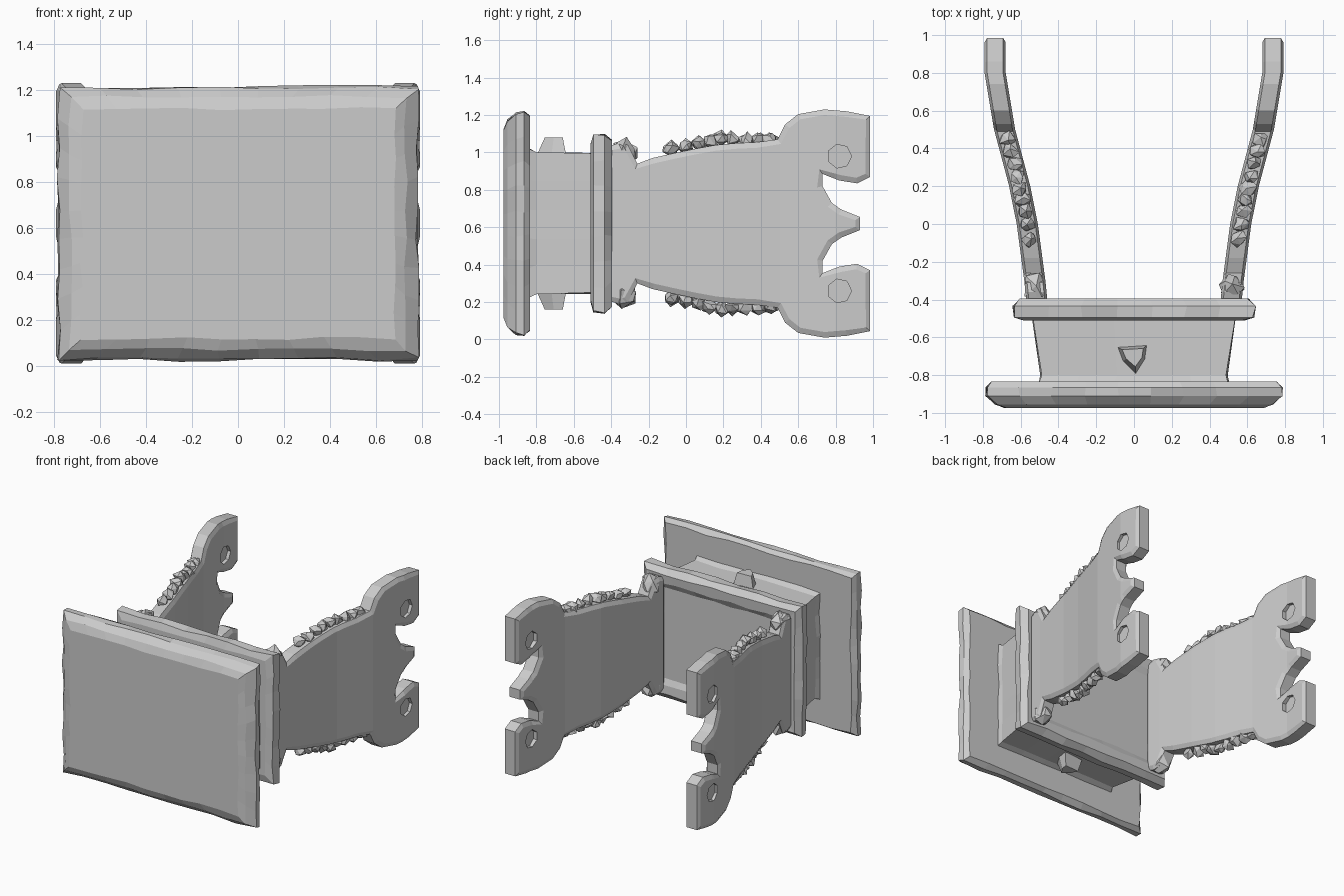
import bpy, bmesh, math, random
from mathutils import Vector, Matrix

if "Cube" in bpy.data.objects:
    bpy.data.objects.remove(bpy.data.objects["Cube"])

random.seed(4)
ZC = 0.62  # the model is symmetric about this height


def make(name, bm):
    bmesh.ops.recalc_face_normals(bm, faces=bm.faces[:])
    me = bpy.data.meshes.new(name)
    bm.to_mesh(me)
    bm.free()
    ob = bpy.data.objects.new(name, me)
    bpy.context.collection.objects.link(ob)
    return ob


def rect_loft(name, rings, n=7, jit=0.008):
    """Hewn slab: rectangular rings (y, half width, half height), capped."""
    bm = bmesh.new()
    loops = []
    corners = [(-1, -1), (1, -1), (1, 1), (-1, 1)]
    for y, hx, hz in rings:
        loop = []
        for i in range(4):
            a, b = Vector(corners[i]), Vector(corners[(i + 1) % 4])
            for k in range(n):
                p = a.lerp(b, k / n)
                loop.append(bm.verts.new((p.x * hx + random.uniform(-jit, jit), y,
                                          ZC + p.y * hz + random.uniform(-jit, jit))))
        loops.append(loop)
    for la, lb in zip(loops, loops[1:]):
        for i in range(len(la)):
            j = (i + 1) % len(la)
            bm.faces.new((la[i], la[j], lb[j], lb[i]))
    bm.faces.new(loops[0])
    bm.faces.new(loops[-1])
    return make(name, bm)


# Table lying on its side: top board, apron box and moulded frame
rect_loft("table_top", [(-0.975, 0.68, 0.50), (-0.955, 0.73, 0.55), (-0.91, 0.78, 0.59),
                        (-0.865, 0.78, 0.595), (-0.835, 0.75, 0.57)], 9)
rect_loft("apron_box", [(-0.845, 0.50, 0.40), (-0.80, 0.49, 0.375), (-0.48, 0.535, 0.37)], 5)
rect_loft("frame_moulding", [(-0.51, 0.58, 0.42), (-0.495, 0.63, 0.47), (-0.435, 0.64, 0.475),
                             (-0.395, 0.60, 0.44), (-0.40, 0.52, 0.37), (-0.42, 0.47, 0.33)])

# Upper half of the leg outline (y, height above centre)
HALF = [(-0.42, 0.41), (-0.36, 0.43), (-0.31, 0.42), (-0.26, 0.32), (-0.18, 0.35), (-0.07, 0.375),
        (0.05, 0.40), (0.16, 0.42), (0.27, 0.43), (0.38, 0.435), (0.49, 0.45), (0.53, 0.53),
        (0.60, 0.585), (0.74, 0.61), (0.86, 0.60), (0.985, 0.575), (0.985, 0.25), (0.915, 0.215),
        (0.82, 0.23), (0.73, 0.265), (0.73, 0.20), (0.78, 0.11), (0.83, 0.075), (0.93, 0.035)]
BEND = [(-0.45, 0.51), (-0.3, 0.525), (0.0, 0.565), (0.2, 0.605), (0.5, 0.685),
        (0.8, 0.735), (1.05, 0.735)]


def splay(y):
    for (y0, x0), (y1, x1) in zip(BEND, BEND[1:]):
        if y <= y1:
            return x0 + (x1 - x0) * (y - y0) / (y1 - y0)
    return BEND[-1][1]


def leg(name, side):
    bm = bmesh.new()
    pts = HALF + [(y, -h) for y, h in reversed(HALF)]
    face = bm.faces.new([bm.verts.new((-0.042, y, ZC + h)) for y, h in pts])
    ext = bmesh.ops.extrude_face_region(bm, geom=[face])
    bmesh.ops.translate(bm, vec=(0.084, 0, 0),
                        verts=[g for g in ext["geom"] if isinstance(g, bmesh.types.BMVert)])
    bmesh.ops.recalc_face_normals(bm, faces=bm.faces[:])
    sides = [f for f in bm.faces if len(f.verts) > 4]
    bmesh.ops.inset_individual(bm, faces=sides, thickness=0.03, depth=0.014)
    for y, _ in BEND[1:-1]:
        bmesh.ops.bisect_plane(bm, geom=bm.verts[:] + bm.edges[:] + bm.faces[:],
                               plane_co=(0, y, 0), plane_no=(0, 1, 0))
    for v in bm.verts:
        v.co.x = side * (splay(v.co.y) + v.co.x)
    ob = make(name, bm)
    # Hollow eyes of the scroll ends
    bm = bmesh.new()
    for zs in (-1, 1):
        for xs in (-1, 1):
            m = Matrix.Translation((side * splay(0.82) + xs * 0.062, 0.82, ZC + zs * 0.36))
            bmesh.ops.create_cone(bm, cap_ends=True, segments=7, radius1=0.065, radius2=0.065,
                                  depth=0.06, matrix=m @ Matrix.Rotation(math.pi / 2, 4, 'Y'))
    cut = make(name + "_eye_cutter", bm)
    cut.hide_render = True
    cut.hide_viewport = True
    mod = ob.modifiers.new("eyes", 'BOOLEAN')
    mod.object = cut
    mod.operation = 'DIFFERENCE'
    mod.solver = 'EXACT'


def lump(bm, loc, size):
    """Rough carved knob."""
    m = Matrix.Translation(loc) @ Matrix.Diagonal((*size, 1))
    r = bmesh.ops.create_icosphere(bm, subdivisions=1, radius=1, matrix=m)
    for v in r["verts"]:
        v.co += Vector([s * random.uniform(-0.25, 0.25) for s in size])


for side, label in ((-1, "left"), (1, "right")):
    leg(label + "_leg", side)
    # Carved edge leaves and the block at the leg's root
    bm = bmesh.new()
    for zs in (-1, 1):
        for y, h in [(-0.08, 0.40), (0.0, 0.41), (0.07, 0.425), (0.13, 0.445), (0.19, 0.455),
                     (0.25, 0.45), (0.32, 0.445), (0.39, 0.445), (0.45, 0.445)]:
            lump(bm, (side * splay(y), y, ZC + zs * h), (0.045, 0.042, 0.04))
        lump(bm, (side * 0.52, -0.33, ZC + zs * 0.38), (0.065, 0.07, 0.075))
    make(label + "_leg_carving", bm)

# Pendant ornaments on the apron's long sides
bm = bmesh.new()
for zs in (-1, 1):
    a = [bm.verts.new((x, y, ZC + zs * 0.36)) for x, y in
         [(-0.09, -0.65), (0.07, -0.64), (0.06, -0.72), (0.01, -0.80), (-0.06, -0.73)]]
    b = [bm.verts.new((v.co.x * 0.7, v.co.y * 0.6 - 0.275, ZC + zs * 0.46)) for v in a]
    for i in range(5):
        j = (i + 1) % 5
        bm.faces.new((a[i], a[j], b[j], b[i]))
    bm.faces.new(a)
    bm.faces.new(b)
make("apron_ornament", bm)
